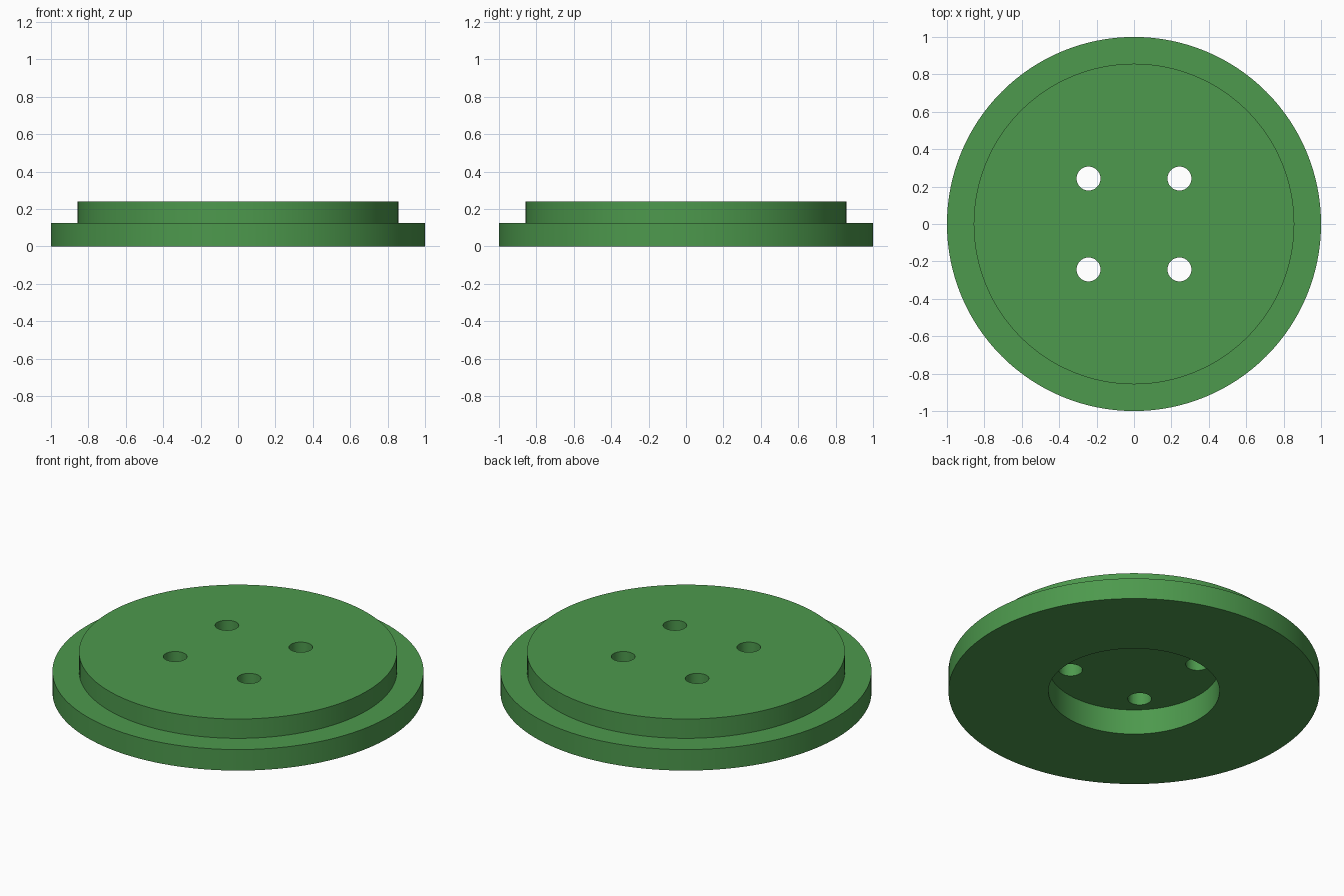
import bpy, math

if "Cube" in bpy.data.objects:
    bpy.data.objects.remove(bpy.data.objects["Cube"])

RIM_R, RIM_H = 1.0, 0.125
TOP_R, TOP_H = 0.857, 0.24
RECESS_R, RECESS_H = 0.461, 0.15
HOLE_R, HOLE_POS = 0.064, 0.243

green = bpy.data.materials.new("green")
green.diffuse_color = (0.074, 0.319, 0.074, 1)
green.use_nodes = True
green.node_tree.nodes["Principled BSDF"].inputs["Base Color"].default_value = green.diffuse_color


def lathe(name, profile, segments):
    """Revolve a profile that starts and ends on the z axis."""
    verts = [(0, 0, profile[0][1]), (0, 0, profile[-1][1])]
    rings = profile[1:-1]
    for r, z in rings:
        for i in range(segments):
            a = 2 * math.pi * i / segments
            verts.append((r * math.cos(a), r * math.sin(a), z))

    def ring(k):
        return [2 + k * segments + i for i in range(segments)]

    faces = []
    for k in range(len(rings) - 1):
        a, b = ring(k), ring(k + 1)
        for i in range(segments):
            j = (i + 1) % segments
            faces.append((a[i], a[j], b[j], b[i]))
    first, last = ring(0), ring(len(rings) - 1)
    for i in range(segments):
        j = (i + 1) % segments
        faces.append((0, first[j], first[i]))
        faces.append((1, last[i], last[j]))
    mesh = bpy.data.meshes.new(name)
    mesh.from_pydata(verts, [], faces)
    mesh.materials.append(green)
    obj = bpy.data.objects.new(name, mesh)
    bpy.context.collection.objects.link(obj)
    return obj


# Stepped disc with a round recess underneath
disc = lathe("flanged_disc", [
    (0, RECESS_H), (RECESS_R, RECESS_H), (RECESS_R, 0), (RIM_R, 0),
    (RIM_R, RIM_H), (TOP_R, RIM_H), (TOP_R, TOP_H), (0, TOP_H)], 128)

# Four through holes
for sx in (-1, 1):
    for sy in (-1, 1):
        bpy.ops.mesh.primitive_cylinder_add(
            vertices=48, radius=HOLE_R, depth=0.3,
            location=(sx * HOLE_POS, sy * HOLE_POS, 0.2))
        cutter = bpy.context.object
        cutter.name = "hole_cutter"
        cutter.hide_render = True
        cutter.data.materials.append(green)
        cut = disc.modifiers.new("hole", 'BOOLEAN')
        cut.operation = 'DIFFERENCE'
        cut.solver = 'EXACT'
        cut.object = cutter
        bpy.ops.object.select_all(action='DESELECT')
        disc.select_set(True)
        bpy.context.view_layer.objects.active = disc
        bpy.ops.object.modifier_apply(modifier=cut.name)
        bpy.data.objects.remove(cutter)

# Smooth walls with crisp edges
bpy.ops.object.shade_smooth_by_angle(angle=math.radians(30))
